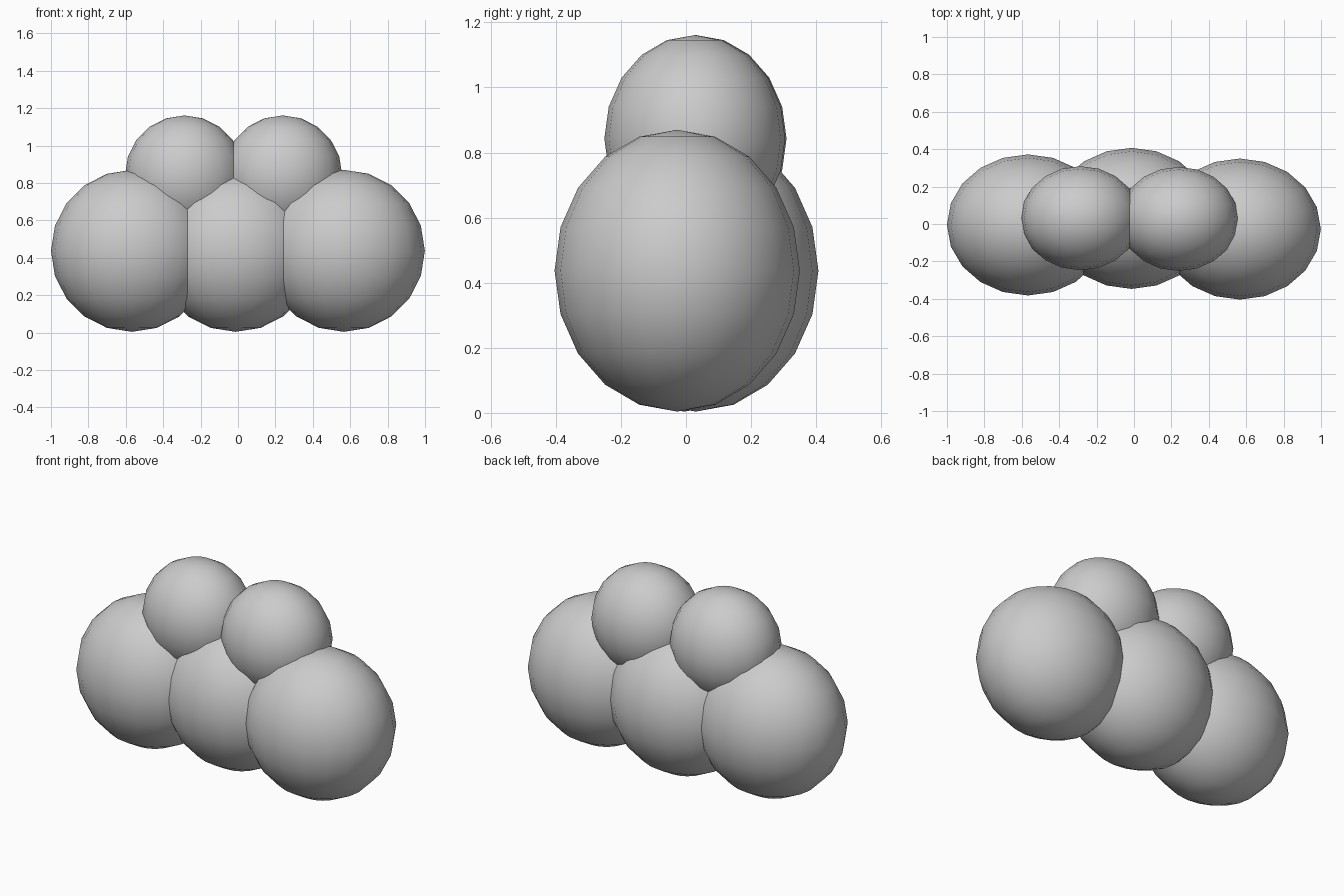
import bpy

if "Cube" in bpy.data.objects:
    bpy.data.objects.remove(bpy.data.objects["Cube"])


def ball(name, center, radii):
    """Smooth ellipsoid from a 20 x 10 sphere."""
    bpy.ops.mesh.primitive_uv_sphere_add(segments=20, ring_count=10, radius=1, location=center)
    ob = bpy.context.object
    ob.name = name
    ob.scale = radii
    bpy.ops.object.transform_apply(location=False, rotation=False, scale=True)
    bpy.ops.object.shade_smooth()
    return ob


# Bottom row of three large bundles
LARGE = (0.433, 0.377, 0.433)
for name, x, y in (("lower_left_bundle", -0.567, -0.005),
                   ("lower_middle_bundle", -0.013, 0.030),
                   ("lower_right_bundle", 0.566, -0.027)):
    ball(name, (x, y, 0.437), LARGE)

# Two smaller bundles resting on top
SMALL = (0.318, 0.278, 0.318)
for name, x, y in (("upper_left_bundle", -0.286, 0.031),
                   ("upper_right_bundle", 0.239, 0.027)):
    ball(name, (x, y, 0.843), SMALL)
